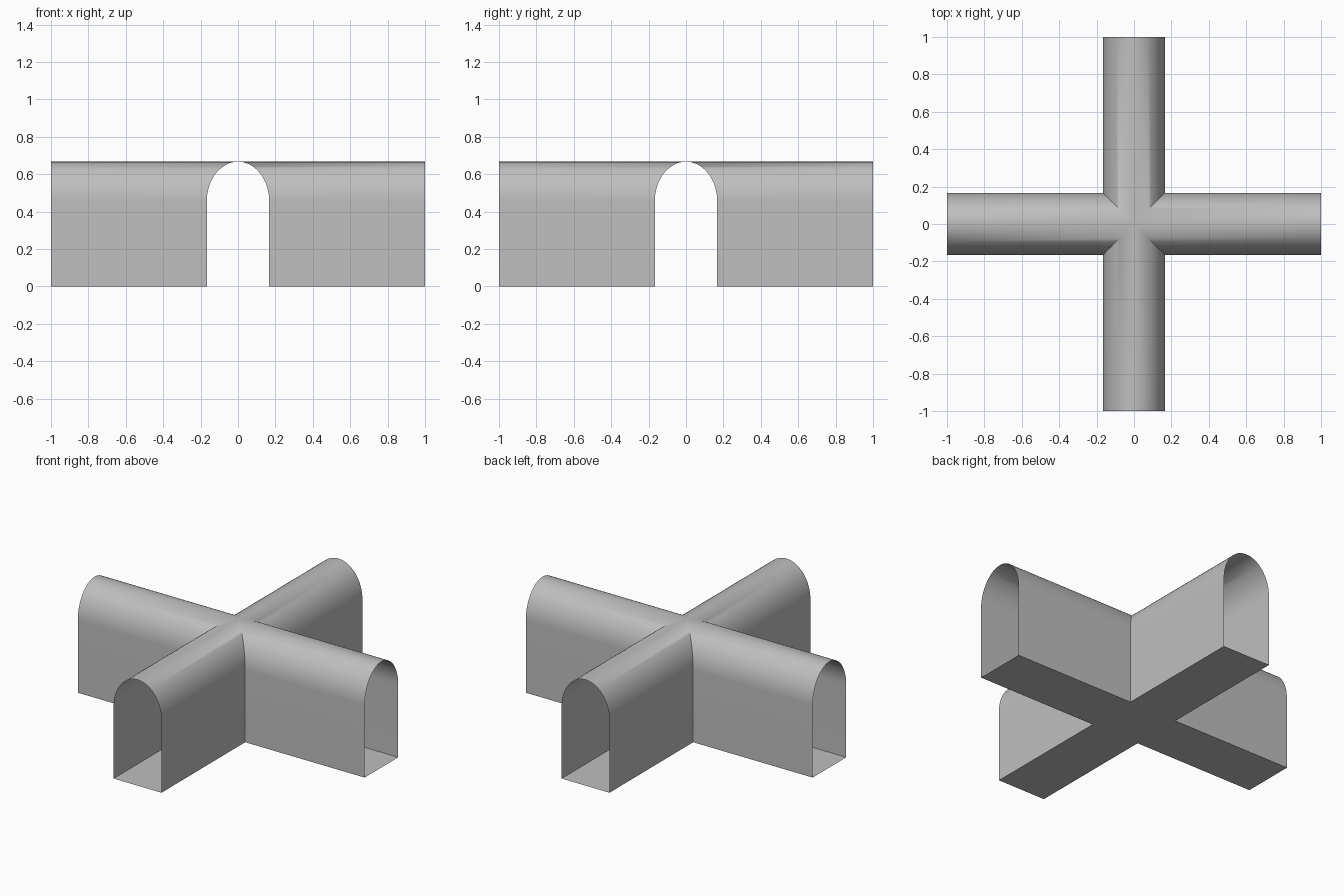
import bpy, bmesh, math
from mathutils import Matrix, Vector

cube = bpy.data.objects.get("Cube")
if cube:
    bpy.data.objects.remove(cube, do_unlink=True)

HALF = 0.167       # half width of a passage
SPRING = 0.455     # height where the arch starts
TOP = 0.667
STEPS = 32

# Grey material
grey = bpy.data.materials.new("plain grey")
grey.use_nodes = True
colour = (0.52, 0.52, 0.52, 1)
grey.diffuse_color = colour
grey.node_tree.nodes["Principled BSDF"].inputs["Base Color"].default_value = colour

# Passage cross-section: upright walls and an elliptical arch
profile = [(HALF, 0)]
for i in range(STEPS + 1):
    a = math.pi * i / STEPS
    profile.append((HALF * math.cos(a), SPRING + (TOP - SPRING) * math.sin(a)))
profile.append((-HALF, 0))

# Four open arms, mitred along the diagonals where they meet
bm = bmesh.new()
for k in range(4):
    turn = Matrix.Rotation(k * math.pi / 2, 3, 'Z')
    outer = [bm.verts.new(turn @ Vector((1, y, z))) for y, z in profile]
    inner = [bm.verts.new(turn @ Vector((abs(y), y, z))) for y, z in profile]
    for i in range(len(profile) - 1):
        bm.faces.new((outer[i], inner[i], inner[i + 1], outer[i + 1]))
    # Arm floor
    bm.faces.new((outer[0], outer[-1], inner[-1], inner[0]))

# Floor of the crossing
bm.faces.new([bm.verts.new((x * HALF, y * HALF, 0))
              for x, y in ((-1, -1), (-1, 1), (1, 1), (1, -1))])
bmesh.ops.remove_doubles(bm, verts=bm.verts, dist=0.0005)

mesh = bpy.data.meshes.new("crossing_tunnel")
bm.to_mesh(mesh)
bm.free()
mesh.materials.append(grey)
tunnel = bpy.data.objects.new("crossing_tunnel", mesh)
bpy.context.collection.objects.link(tunnel)

# Smooth vaults with crisp groins and floor edges
bpy.ops.object.select_all(action='DESELECT')
tunnel.select_set(True)
bpy.context.view_layer.objects.active = tunnel
bpy.ops.object.shade_smooth_by_angle(angle=math.radians(45))
